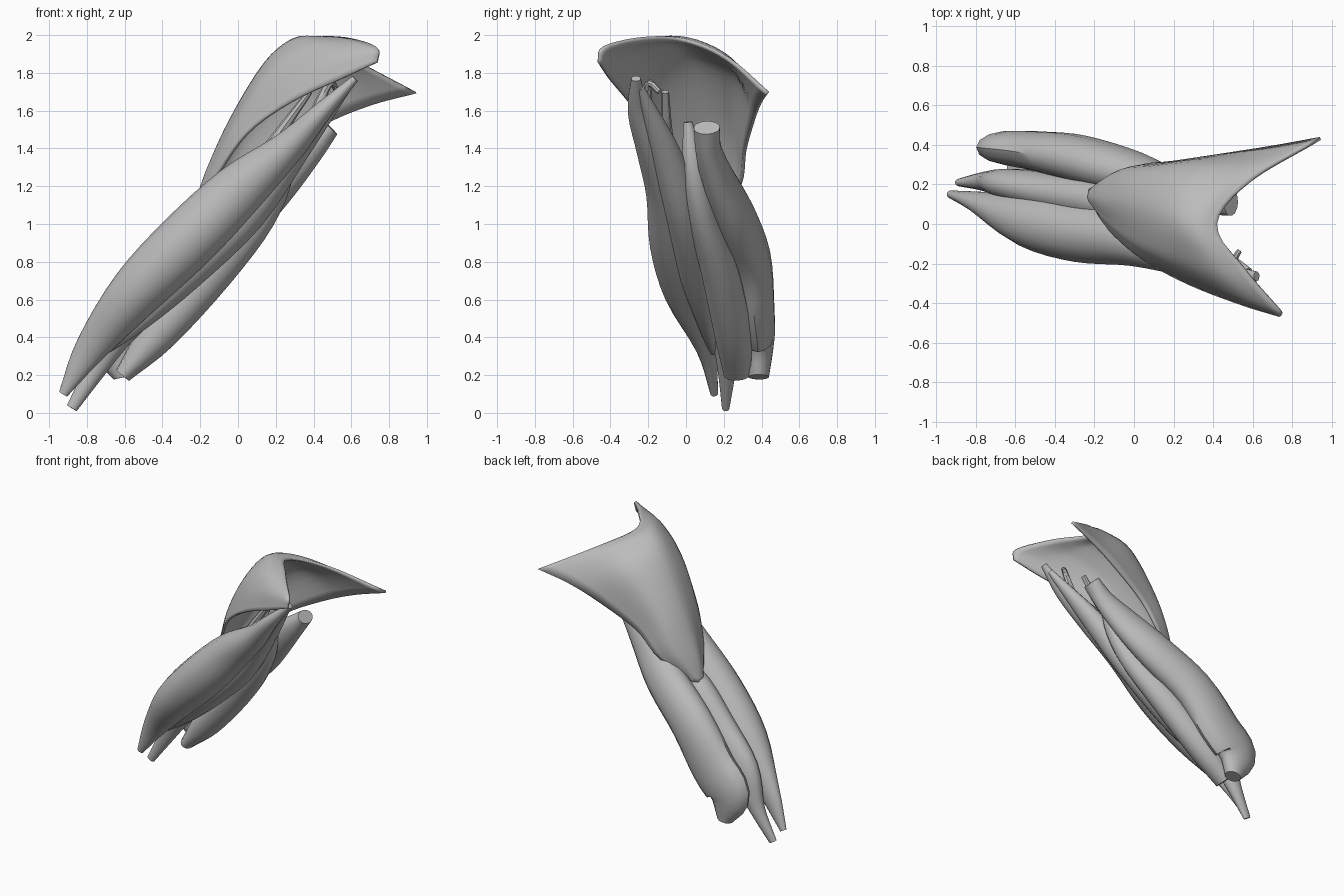
import bpy, bmesh, math
from mathutils import Vector

cube = bpy.data.objects.get("Cube")
if cube:
    bpy.data.objects.remove(cube, do_unlink=True)

grey = bpy.data.materials.new("muscle grey")
grey.use_nodes = True
colour = (0.5, 0.5, 0.5, 1)
grey.diffuse_color = colour
grey.node_tree.nodes["Principled BSDF"].inputs["Base Color"].default_value = colour


def smooth_path(points, steps):
    """Catmull-Rom interpolation through points of any dimension."""
    points = [Vector(p) for p in points]
    padded = [2 * points[0] - points[1]] + points + [2 * points[-1] - points[-2]]
    result = []
    for a, b, c, d in zip(padded, padded[1:], padded[2:], padded[3:]):
        for k in range(steps):
            t = k / steps
            result.append(b + (c - a) * (t / 2)
                          + (2 * a - 5 * b + 4 * c - d) * (t * t / 2)
                          + (3 * b - a - 3 * c + d) * (t ** 3 / 2))
    result.append(points[-1])
    return result


def skin(name, rows, closed):
    """Join rows of points into a surface, capping the ends of tubes."""
    bm = bmesh.new()
    grid = [[bm.verts.new(p) for p in row] for row in rows]
    for low, high in zip(grid, grid[1:]):
        count = len(low)
        for j in range(count if closed else count - 1):
            k = (j + 1) % count
            bm.faces.new((low[j], low[k], high[k], high[j]))
    if closed:
        bm.faces.new(grid[0])
        bm.faces.new(grid[-1])
        bmesh.ops.recalc_face_normals(bm, faces=bm.faces)
    mesh = bpy.data.meshes.new(name)
    bm.to_mesh(mesh)
    bm.free()
    mesh.materials.append(grey)
    obj = bpy.data.objects.new(name, mesh)
    bpy.context.collection.objects.link(obj)
    bpy.ops.object.select_all(action="DESELECT")
    obj.select_set(True)
    bpy.context.view_layer.objects.active = obj
    bpy.ops.object.shade_smooth_by_angle(angle=math.radians(40))
    return obj


def muscle(name, stations, sides=14):
    """Elliptical belly; each station is centre, height radius, depth radius."""
    centres = smooth_path([s[0] for s in stations], 4)
    radii = smooth_path([s[1] for s in stations], 4)
    rows = []
    for i, (centre, radius) in enumerate(zip(centres, radii)):
        ahead = centres[min(i + 1, len(centres) - 1)]
        tangent = (ahead - centres[max(i - 1, 0)]).normalized()
        up = Vector((-0.75, 0, 0.65))
        up = (up - tangent * up.dot(tangent)).normalized()
        side = tangent.cross(up)
        angles = [math.tau * k / sides for k in range(sides)]
        rows.append([centre + up * (radius.x * math.cos(a))
                     + side * (radius.y * math.sin(a)) for a in angles])
    return skin(name, rows, True)


# Shoulder cap: each section runs from the rear edge over the crest to the front edge
cap_sections = [
    [(-.22, .18, 1.03), (-.235, .17, 1.04), (-.24, .15, 1.04),
     (-.24, .13, 1.05), (-.23, .12, 1.05), (-.22, .11, 1.05)],
    [(.02, .295, 1.21), (-.1, .26, 1.26), (-.18, .14, 1.25),
     (-.17, .05, 1.23), (-.15, .01, 1.24), (-.13, -.03, 1.24)],
    [(.2, .32, 1.39), (.04, .275, 1.52), (-.04, .12, 1.56),
     (-.03, -.05, 1.53), (0, -.12, 1.51), (.04, -.18, 1.48)],
    [(.5, .365, 1.55), (.28, .29, 1.78), (.15, .08, 1.86),
     (.15, -.13, 1.81), (.21, -.24, 1.74), (.28, -.31, 1.65)],
    [(.72, .4, 1.64), (.48, .25, 1.87), (.3, .02, 1.98),
     (.36, -.2, 1.96), (.47, -.35, 1.88), (.54, -.41, 1.77)],
    [(.94, .44, 1.7), (.6, .23, 1.88), (.42, 0, 1.98),
     (.56, -.23, 1.99), (.73, -.44, 1.94), (.735, -.47, 1.86)],
]
columns = [smooth_path(section, 5) for section in cap_sections]
rows = [list(row) for row in zip(*[smooth_path(line, 5) for line in zip(*columns)])]
cap = skin("shoulder_cap", rows, False)

# Thickest behind the upper rim, thin along the edges
belly = cap.vertex_groups.new(name="belly")
width = len(rows[0])
for i in range(len(rows)):
    for j in range(width):
        across = math.sin(math.pi * j / (width - 1))
        along = math.sin(math.pi * (i / (len(rows) - 1)) ** 2)
        belly.add([i * width + j], 0.3 + 0.7 * across * along, "REPLACE")
shell = cap.modifiers.new("thickness", "SOLIDIFY")
shell.thickness = 0.06
shell.offset = -1
shell.vertex_group = belly.name

# Front upper arm belly, tapering into a tendon at each end
muscle("front_belly", [
    ((-.925, .15, .1), (.025, .02)),
    ((-.78, .11, .34), (.085, .055)),
    ((-.54, .02, .64), (.14, .135)),
    ((-.27, -.04, .91), (.16, .155)),
    ((.01, -.08, 1.18), (.145, .135)),
    ((.26, -.165, 1.4), (.09, .1)),
    ((.45, -.25, 1.6), (.05, .06)),
    ((.62, -.265, 1.77), (.02, .025)),
])

# Inner strand of the front belly, beside the main one
muscle("front_inner_belly", [
    ((-.72, .15, .33), (.03, .03)),
    ((-.53, .11, .5), (.07, .06)),
    ((-.28, .06, .74), (.1, .1)),
    ((.04, -.01, 1.06), (.11, .1)),
    ((.31, -.11, 1.38), (.065, .08)),
    ((.58, -.24, 1.72), (.02, .02)),
])

# Deep belly between front and rear, reaching the lowest point
muscle("deep_belly", [
    ((-.88, .21, .025), (.03, .02)),
    ((-.75, .215, .24), (.06, .05)),
    ((-.62, .2, .5), (.13, .08)),
    ((-.4, .16, .72), (.14, .1)),
    ((-.18, .12, .98), (.11, .1)),
    ((0, .08, 1.15), (.04, .05)),
])

# Broad rear belly with a blunt upper tendon
muscle("rear_belly", [
    ((-.6, .385, .19), (.06, .055)),
    ((-.63, .385, .39), (.175, .085)),
    ((-.49, .37, .55), (.185, .1)),
    ((-.28, .33, .815), (.17, .12)),
    ((0, .25, 1.045), (.155, .115)),
    ((.2, .17, 1.235), (.13, .09)),
    ((.37, .12, 1.39), (.085, .07)),
    ((.49, .11, 1.51), (.05, .07)),
])

# Inner rear belly ending in a slim tendon
muscle("rear_inner_belly", [
    ((-.61, .27, .2), (.045, .07)),
    ((-.42, .25, .42), (.1, .1)),
    ((-.13, .18, .75), (.11, .1)),
    ((.1, .09, 1.05), (.105, .08)),
    ((.24, .04, 1.29), (.06, .06)),
    ((.28, .01, 1.54), (.02, .025)),
])

# Slim tendons running up beneath the shoulder cap
muscle("long_tendon", [
    ((.1, -.08, 1.3), (.04, .04)),
    ((.22, -.1, 1.48), (.03, .03)),
    ((.38, -.11, 1.7), (.015, .02)),
], 8)
muscle("hooked_tendon", [
    ((.2, -.12, 1.3), (.03, .03)),
    ((.38, -.19, 1.54), (.03, .025)),
    ((.48, -.2, 1.74), (.02, .02)),
    ((.53, -.14, 1.7), (.015, .015)),
], 8)
